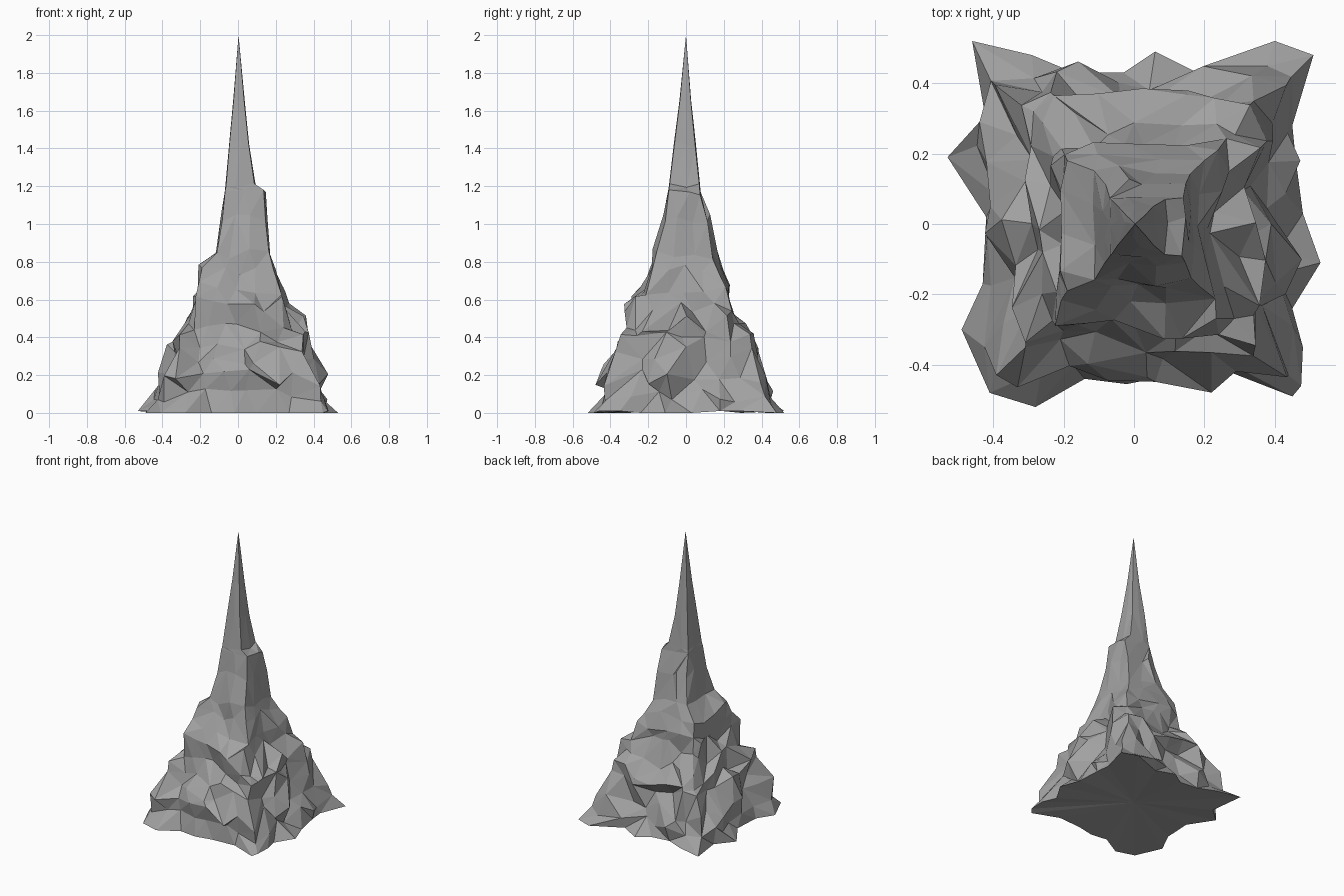
import bpy, bmesh, math, random

if "Cube" in bpy.data.objects:
    bpy.data.objects.remove(bpy.data.objects["Cube"])
random.seed(11)

# Ragged foot outline, clockwise from the back-left corner (x, y)
FOOT = [(-.46, .52), (-.29, .48), (-.17, .43), (-.03, .43), (.06, .49), (.18, .43),
        (.40, .52), (.51, .48), (.45, .28), (.46, .18), (.48, .03), (.53, -.11),
        (.45, -.24), (.48, -.35), (.475, -.46), (.45, -.49), (.27, -.42), (.10, -.43),
        (-.02, -.455), (-.14, -.44), (-.28, -.52), (-.41, -.48), (-.49, -.30),
        (-.43, -.17), (-.42, .02), (-.53, .19), (-.42, .29)]

# Square-section levels: z, left, right, front, back extents, point count, roughness
LEVELS = [(.09, .44, .47, .46, .44, 28, .10), (.19, .41, .45, .45, .41, 28, .13),
          (.31, .37, .38, .42, .39, 24, .15), (.38, .33, .36, .36, .37, 24, .13),
          (.47, .27, .34, .32, .30, 24, .14), (.58, .24, .27, .31, .25, 20, .14),
          (.65, .22, .25, .23, .22, 16, .12), (.75, .20, .21, .20, .19, 16, .10),
          (.84, .12, .18, .17, .16, 12, .08), (1.03, .09, .16, .12, .125, 12, .07),
          (1.17, .075, .15, .10, .08, 8, .05), (1.20, .07, .095, .095, .075, 8, .04),
          (1.42, .05, .06, .065, .055, 8, .05), (1.65, .025, .035, .035, .028, 8, .03)]

bm = bmesh.new()


def square_point(t):
    """Point on a unit square, t in 0..4, clockwise from (-1, 1)."""
    side, f = int(t) % 4, 2 * (t % 1) - 1
    return [(f, 1), (1, -f), (-f, -1), (-1, f)][side]


def make_ring(z, left, right, front, back, n, rough):
    ring = []
    for i in range(n):
        corner = i % (n // 4) == 0
        t = 4 * i / n + (0 if corner else random.uniform(-1, 1) * 1.2 / n)
        x, y = square_point(t)
        s = 1 + random.uniform(-1.5, .5) * rough
        if corner:
            s = .92 + random.uniform(-.6, .4) * rough
        dz = random.uniform(-1, 1) * rough * .38
        ring.append(bm.verts.new((x * s * (right if x > 0 else left),
                                  y * s * (back if y > 0 else front), z + dz)))
    return ring


def angles(ring):
    """Clockwise angles from the back-left corner, kept increasing."""
    out, last = [], -.5
    for i, v in enumerate(ring):
        a = (math.radians(135) - math.atan2(v.co.y, v.co.x)) % math.tau
        if i < 2 and a > math.pi:
            a -= math.tau
        last = max(last, a)
        out.append(last)
    return out + [out[0] + math.tau]


def stitch(low, high):
    """Triangulate the band between two rings of different counts."""
    a, b, i, j = angles(low), angles(high), 0, 0
    while i < len(low) or j < len(high):
        p, q = low[i % len(low)], high[j % len(high)]
        if j == len(high) or (i < len(low) and a[i + 1] <= b[j + 1]):
            bm.faces.new((p, q, low[(i + 1) % len(low)]))
            i += 1
        else:
            bm.faces.new((p, q, high[(j + 1) % len(high)]))
            j += 1


def fan(ring, tip):
    for k, v in enumerate(ring):
        bm.faces.new((v, tip, ring[(k + 1) % len(ring)]))


# Foot, crags and shaft
foot = [bm.verts.new((x, y, random.choice((0, .01)))) for x, y in FOOT]
previous = foot
for level in LEVELS:
    ring = make_ring(*level)
    stitch(previous, ring)
    previous = ring

# Needle tip and slightly hollow underside
fan(previous, bm.verts.new((.003, 0, 2)))
fan(foot[::-1], bm.verts.new((0, 0, .03)))

bmesh.ops.recalc_face_normals(bm, faces=bm.faces)
mesh = bpy.data.meshes.new("rock_spire")
bm.to_mesh(mesh)
bm.free()

# Dark grey stone
stone = bpy.data.materials.new("stone")
stone.diffuse_color = (.36, .36, .36, 1)
stone.use_nodes = True
stone.node_tree.nodes["Principled BSDF"].inputs["Base Color"].default_value = stone.diffuse_color
mesh.materials.append(stone)
bpy.context.collection.objects.link(bpy.data.objects.new("rock_spire", mesh))
